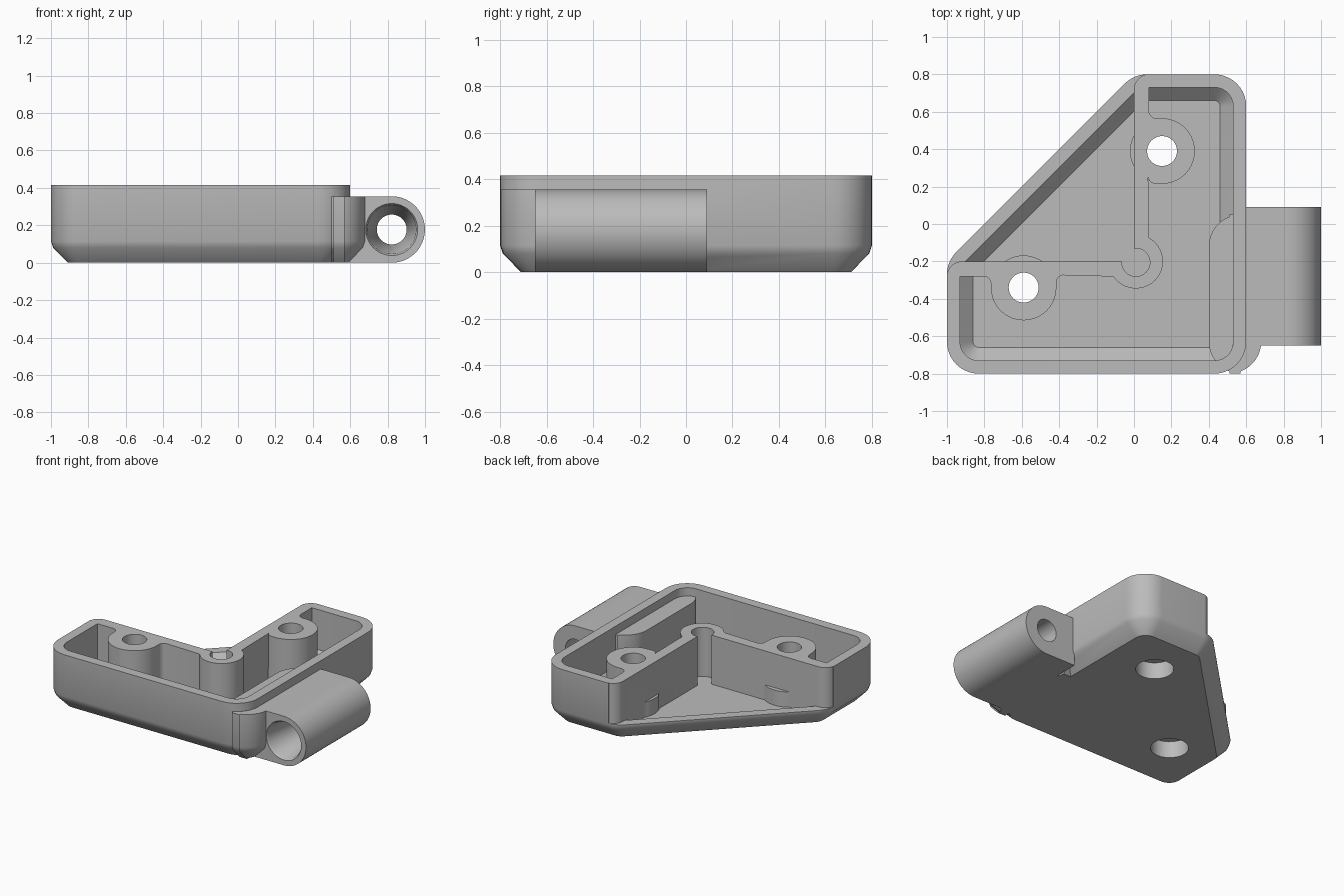
import bpy, bmesh, math
from mathutils import Vector

old = bpy.data.objects.get("Cube")
if old:
    bpy.data.objects.remove(old, do_unlink=True)

grey = bpy.data.materials.new("plain grey")
grey.use_nodes = True
colour = (0.5, 0.5, 0.5, 1)
grey.diffuse_color = colour
grey.node_tree.nodes["Principled BSDF"].inputs["Base Color"].default_value = colour


def arc(cx, cy, r, start, end, n=16):
    steps = [math.radians(start + (end - start) * i / n) for i in range(n + 1)]
    return [(cx + r * math.cos(a), cy + r * math.sin(a)) for a in steps]


def circle(cx, cy, r, n=48):
    return arc(cx, cy, r, 0, 360, n)[:-1]


def rounded(corners, n=10):
    """Polygon from (x, y, radius) corners; radius 0 stays sharp."""
    out = []
    for i, (x, y, r) in enumerate(corners):
        p = Vector((x, y))
        if r == 0:
            out.append((x, y))
            continue
        a = (Vector(corners[i - 1][:2]) - p).normalized()
        b = (Vector(corners[(i + 1) % len(corners)][:2]) - p).normalized()
        half = a.angle(b) / 2
        c = p + (a + b).normalized() * r / math.sin(half)
        s, e = p + a * r / math.tan(half) - c, p + b * r / math.tan(half) - c
        a0, a1 = math.atan2(s.y, s.x), math.atan2(e.y, e.x)
        turn = (a1 - a0 + math.pi) % (2 * math.pi) - math.pi
        out += arc(c.x, c.y, r, math.degrees(a0), math.degrees(a0 + turn), n)
    return out


def inset(points, radius, d):
    """Counter-clockwise polygon moved inwards by d, with rounded corners."""
    out = []
    for i, p in enumerate(points):
        p = Vector(p)
        a = (p - Vector(points[i - 1])).normalized()
        b = (Vector(points[(i + 1) % len(points)]) - p).normalized()
        na, nb = Vector((-a.y, a.x)), Vector((-b.y, b.x))
        q = p + (na + nb) * d / (1 + na.dot(nb))
        out.append((q.x, q.y, max(radius - d, 0.03)))
    return rounded(out)


def loft(name, rings, along_y=False):
    """Solid through (outline, height) rings, stacked on z or on y."""
    bm = bmesh.new()
    loops = []
    for outline, h in rings:
        loops.append([bm.verts.new((u, h, v) if along_y else (u, v, h))
                      for u, v in outline])
    for lo, hi in zip(loops, loops[1:]):
        for i in range(len(lo)):
            bm.faces.new((lo[i - 1], lo[i], hi[i], hi[i - 1]))
    bm.faces.new(loops[0])
    bm.faces.new(loops[-1])
    bmesh.ops.recalc_face_normals(bm, faces=bm.faces)
    mesh = bpy.data.meshes.new(name)
    bm.to_mesh(mesh)
    bm.free()
    mesh.materials.append(grey)
    obj = bpy.data.objects.new(name, mesh)
    bpy.context.collection.objects.link(obj)
    return obj


def prism(name, outline, low, high, along_y=False):
    return loft(name, [(outline, low), (outline, high)], along_y)


def combine(target, tool, operation="DIFFERENCE"):
    mod = target.modifiers.new("cut", "BOOLEAN")
    mod.object, mod.operation, mod.solver = tool, operation, "EXACT"
    graph = bpy.context.evaluated_depsgraph_get()
    mesh = bpy.data.meshes.new_from_object(target.evaluated_get(graph))
    target.modifiers.clear()
    target.data = mesh
    bpy.data.objects.remove(tool, do_unlink=True)


TOP, RIM, FLOOR, HINGE_TOP = 0.415, 0.125, 0.06, 0.355
HOLES = [(0.15, 0.39), (-0.59, -0.34)]

# Outer body with a softened bottom chamfer
plan = [(-1, -0.8), (0.6, -0.8), (0.6, 0.8), (0, 0.8), (-1, -0.2)]
side_plan = [(0.4, -0.799), (0.68, -0.799), (0.68, 0.05), (0.4, 0.05)]


def chamfered(name, points, top):
    steps = [(0.09, 0), (0.012, 0.08), (0, 0.115), (0, top)]
    return loft(name, [(inset(points, 0.17, d), z) for d, z in steps])


tray = chamfered("tray", plan, TOP)
combine(tray, chamfered("side_flange", side_plan, HINGE_TOP), "UNION")

# Cavity, leaving the inner walls and screw bosses standing
cavity = loft("cavity", [(inset(plan, 0.17, d), z)
                         for d, z in [(0.14, FLOOR), (0.07, RIM), (0.07, 0.6)]])
R, F = 0.174, 0.04
wall = rounded([(0, 0.9, 0), (0.08, 0.9, 0), (0.08, 0.565, F), (0.325, 0.565, R),
                (0.325, 0.215, R), (0.08, 0.215, F)])
wall += arc(0.01, -0.2, 0.145, 61, -146, 24)
wall += rounded([(-0.415, -0.28, F), (-0.415, -0.515, R), (-0.765, -0.515, R),
                 (-0.765, -0.28, F), (-1.2, -0.28, 0), (-1.2, -0.2, 0), (0, -0.2, 0)])
combine(cavity, prism("inner_wall", wall, -0.1, 0.8))
combine(tray, cavity)

# Open triangular corner above the low rim
wedge = [(-1.3, 1.3), (-1.3, -0.259)] + arc(-0.92, -0.28, 0.08, 165, 90, 8)
wedge += [(0, -0.2)] + arc(0.08, 0.72, 0.08, 180, 105, 8) + [(0.059, 1.3)]
combine(tray, prism("corner_cut", wedge, RIM, 0.8))
combine(tray, prism("corner_notch", circle(0.01, -0.205, 0.075), FLOOR, 0.8))

# Low boss feet, screw holes and counterbores
for x, y in HOLES:
    combine(tray, prism("boss_foot", circle(x, y, 0.172), 0.03, 0.17), "UNION")
    combine(tray, prism("screw_hole", circle(x, y, 0.08), -0.2, 0.8))
    combine(tray, prism("counterbore", circle(x, y, 0.125), -0.2, 0.12))

# Hinge barrel with a tapered bore
HR = HINGE_TOP / 2
barrel = [(0.585, 0)] + arc(0.822, HR, HR, -90, 90, 32) + [(0.585, HINGE_TOP)]
hinge = prism("hinge_barrel", barrel, -0.65, 0.09, True)
bore = [(0.145, -0.66), (0.13, -0.635), (0.08, -0.15), (0.08, 0.2)]
combine(hinge, loft("hinge_bore", [(circle(0.822, HR, r), y) for r, y in bore], True))

# Shading
for obj in (tray, hinge):
    bpy.ops.object.select_all(action="DESELECT")
    obj.select_set(True)
    bpy.context.view_layer.objects.active = obj
    bpy.ops.object.shade_smooth_by_angle(angle=math.radians(30))
